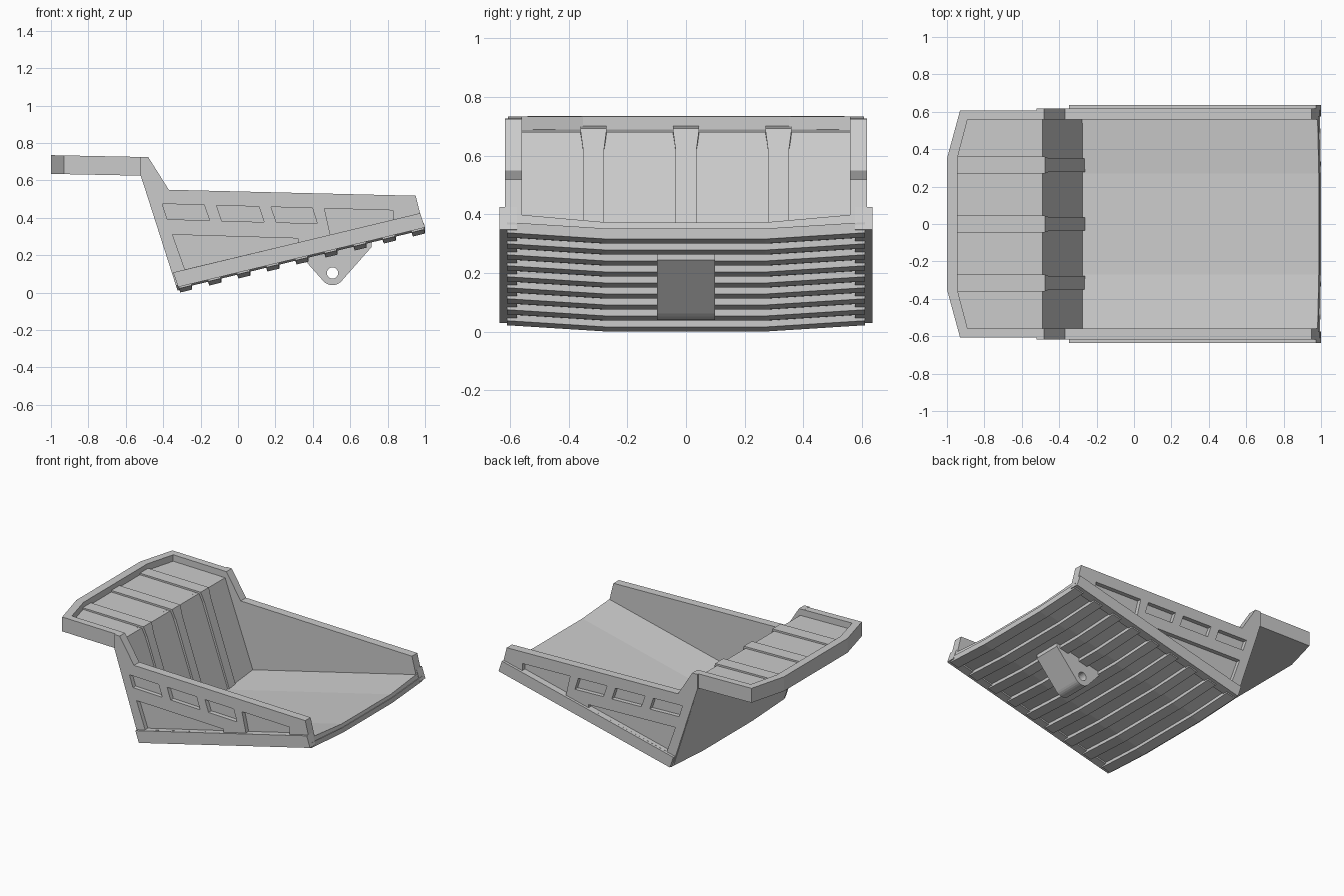
import bpy, bmesh, math

if "Cube" in bpy.data.objects:
    bpy.data.objects.remove(bpy.data.objects["Cube"])


def loft(name, rings):
    """Skin equal-length rings of 3D points and cap both ends."""
    bm = bmesh.new()
    vs = [[bm.verts.new(p) for p in r] for r in rings]
    n = len(vs[0])
    for a, b in zip(vs, vs[1:]):
        for i in range(n):
            j = (i + 1) % n
            bm.faces.new((a[i], a[j], b[j], b[i]))
    bm.faces.new(vs[0])
    bm.faces.new(vs[-1])
    bmesh.ops.recalc_face_normals(bm, faces=bm.faces)
    me = bpy.data.meshes.new(name)
    bm.to_mesh(me)
    bm.free()
    ob = bpy.data.objects.new(name, me)
    bpy.context.collection.objects.link(ob)
    return ob


def prism(name, prof, y0, y1):
    return loft(name, [[(x, y, z) for x, z in prof] for y in (y0, y1)])


def cut(ob, cutter):
    m = ob.modifiers.new("cut", "BOOLEAN")
    m.operation, m.solver, m.object = "DIFFERENCE", "EXACT", cutter
    bpy.context.view_layer.objects.active = ob
    bpy.ops.object.modifier_apply(modifier=m.name)
    bpy.data.objects.remove(cutter, do_unlink=True)


# Sloped floor frame: u runs along the floor, v is normal to it
def P(u, v, y):
    return (-0.32 + 0.972 * u - 0.234 * v, y, 0.03 + 0.234 * u + 0.972 * v)


# V-shaped floor plate
section = [(-0.61, 0.012), (-0.27, -0.010), (0.27, -0.010), (0.61, 0.012),
           (0.61, 0.058), (0.27, 0.027), (-0.27, 0.027), (-0.61, 0.058)]
loft("floor_plate", [[P(u, v, y) for y, v in section] for u in (0.0, 1.352)])

# Cross ribs under the floor
for i in range(9):
    u = 0.16 * i
    rings = []
    for y, lo in ((-0.61, -0.009), (-0.27, -0.031), (0.27, -0.031), (0.61, -0.009)):
        rings.append([P(u, lo + 0.035, y), P(u + 0.078, lo + 0.035, y),
                      P(u + 0.07, lo, y), P(u + 0.004, lo, y)])
    loft(f"floor_rib_{i + 1}", rings)

# Front wall
rings = []
for y, z in ((-0.61, 0.035), (-0.27, 0.01), (0.27, 0.01), (0.61, 0.035)):
    rings.append([(x, y, h) for x, h in (
        (-0.52, 0.626), (-0.52 + 0.32 * (0.626 - z), z),
        (-0.268, z + 0.04), (-0.49, 0.68), (-0.52, 0.68))])
loft("front_wall", rings)


# Canopy plate and its raised lip
def slope(x, z):
    return z - 0.02 * (x + 1)


outer = [(-0.495, -0.607), (-0.93, -0.607), (-1.0, -0.35),
         (-1.0, 0.35), (-0.93, 0.607), (-0.495, 0.607)]
inner = [(-0.495, -0.558), (-0.89, -0.558), (-0.945, -0.35),
         (-0.945, 0.35), (-0.89, 0.558), (-0.495, 0.558)]
plan = [(-0.515 if x == -0.495 else x + 0.01, y * 1.02) for x, y in inner]
plan = [(x, max(-0.58, min(0.58, y))) for x, y in plan]
plate = [(min(x, -0.515) if x > -0.6 else x - 0.015, y) for x, y in plan]
loft("canopy_plate", [[(x, y, slope(x, z)) for x, y in plate] for z in (0.635, 0.69)])
loft("canopy_lip", [[(a, b, slope(a, 0.635)), (a, b, slope(a, 0.735)),
                     (c, d, slope(c, 0.735)), (c, d, slope(c, 0.635))]
                    for (a, b), (c, d) in zip(outer, inner)])

# Raised ribs running along the canopy and down the front wall
path = [(-0.95, 0.688, 0.045, 0, 0.012), (-0.49, 0.68, 0.045, 0.013, 0.012),
        (-0.468, 0.62, 0.036, 0.015, 0.004), (-0.275, 0.06, 0.036, 0.015, 0.004)]
for i, yc in enumerate((-0.315, 0, 0.315)):
    loft(f"wall_rib_{i + 1}", [
        [(x - dx, yc - w, z - dz), (x - dx, yc + w, z - dz),
         (x + dx, yc + w, z + dz), (x + dx, yc - w, z + dz)]
        for x, z, w, dx, dz in path])

# Side walls with recessed panels, and lower rails
wall = [(-0.52, 0.625), (-0.52, 0.7255), (-0.48, 0.7245), (-0.37, 0.55),
        (0.95, 0.518), (0.985, 0.38), (-0.335, 0.06)]
panels = [
    [(-0.405, 0.475), (-0.18, 0.468), (-0.152, 0.385), (-0.378, 0.393)],
    [(-0.115, 0.466), (0.112, 0.46), (0.14, 0.377), (-0.087, 0.384)],
    [(0.177, 0.458), (0.398, 0.452), (0.424, 0.369), (0.205, 0.376)],
    [(0.462, 0.45), (0.83, 0.44), (0.83, 0.389), (0.494, 0.308)],
    [(-0.35, 0.31), (0.32, 0.29), (0.32, 0.268), (-0.284, 0.124)],
]
rail = [(-0.32, 0.03), (1.0, 0.348), (0.974, 0.425), (-0.347, 0.108)]
for s, side in ((-1, "front_side"), (1, "back_side")):
    ob = prism(side + "_wall", wall, s * 0.558, s * 0.617)
    for p in panels:
        cut(ob, prism("panel_cutter", p, s * 0.587, s * 0.7))
    prism(side + "_rail", rail, s * 0.575, s * 0.635)

# Hinge bracket with pin hole
cx, cz, r = 0.505, 0.105, 0.065
arc = [(cx + r * math.cos(math.radians(a)), cz + r * math.sin(math.radians(a)))
       for a in range(222, 319, 12)]
bracket = prism("hinge_bracket", [(0.36, 0.19)] + [(0.36, 0.17)] + arc
                + [(0.715, 0.245), (0.715, 0.275)], -0.098, 0.098)
hole = [(cx + 0.03 * math.cos(math.tau * k / 20), cz + 0.03 * math.sin(math.tau * k / 20))
        for k in range(20)]
cut(bracket, prism("hole_cutter", hole, -0.3, 0.3))
